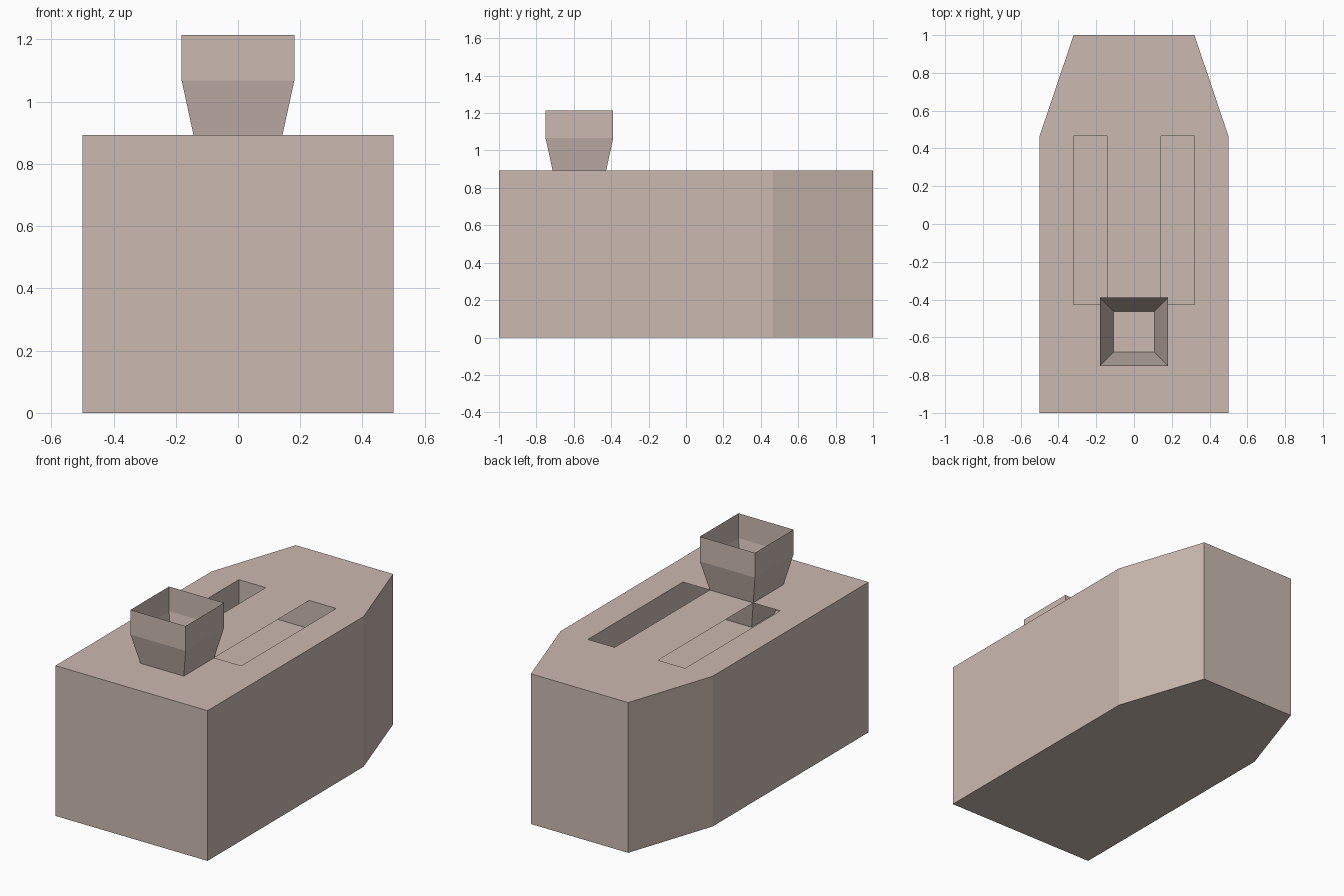
import bpy, bmesh

if "Cube" in bpy.data.objects:
    bpy.data.objects.remove(bpy.data.objects["Cube"])

DECK, FLOOR, SHOULDER, RIM = 0.893, 0.725, 1.068, 1.215
FUNNEL_Y = -0.57

mat = bpy.data.materials.new("warm_grey")
mat.diffuse_color = (0.60, 0.49, 0.44, 1)
mat.use_nodes = True
mat.node_tree.nodes["Principled BSDF"].inputs["Base Color"].default_value = mat.diffuse_color


def finish(name, bm):
    bmesh.ops.remove_doubles(bm, verts=bm.verts, dist=1e-4)
    mesh = bpy.data.meshes.new(name)
    bm.to_mesh(mesh)
    bm.free()
    mesh.materials.append(mat)
    obj = bpy.data.objects.new(name, mesh)
    bpy.context.collection.objects.link(obj)
    return obj


def face(bm, pts):
    return bm.faces.new([bm.verts.new(p) for p in pts])


def walls(bm, ring, z0, z1):
    """Vertical quads round a counter-clockwise plan outline."""
    for a, b in zip(ring, ring[1:] + ring[:1]):
        face(bm, [(*a, z0), (*b, z0), (*b, z1), (*a, z1)])


def rect(x0, x1, y0, y1):
    return [(x0, y0), (x1, y0), (x1, y1), (x0, y1)]


# Hull: straight sides, tapered far end, closed bottom
bm = bmesh.new()
plan = [(-0.5, -1), (0.5, -1), (0.5, 0.465), (0.32, 1), (-0.32, 1), (-0.5, 0.465)]
walls(bm, plan, 0, DECK)
face(bm, [(x, y, 0) for x, y in reversed(plan)])

# Deck: a grid of panels leaving two slots and the funnel opening
xs = [-0.5, -0.32, -0.143, 0.143, 0.32, 0.5]
ys = [-1, -0.713, -0.427, 0.465]
openings = {(1, 2), (3, 2), (2, 1)}
for i in range(5):
    for j in range(3):
        if (i, j) not in openings:
            face(bm, [(x, y, DECK) for x, y in rect(xs[i], xs[i + 1], ys[j], ys[j + 1])])
face(bm, [(x, ys[3], DECK) for x in xs] + [(0.32, 1, DECK), (-0.32, 1, DECK)])
finish("hull", bm)

# Shallow tray under the deck, seen through the slots
bm = bmesh.new()
tray = rect(-0.32, 0.32, ys[1], ys[3])
walls(bm, tray[::-1], FLOOR, DECK)
face(bm, [(x, y, FLOOR) for x, y in tray])
finish("slot_tray", bm)

# Funnel: open square tube flaring up from the tray
bm = bmesh.new()
levels = [(0.108, FLOOR), (0.143, DECK), (0.181, SHOULDER), (0.181, RIM)]
rings = [[(x, y + FUNNEL_Y, z) for x, y in rect(-r, r, -r, r)] for r, z in levels]
for lo, hi in zip(rings, rings[1:]):
    for k in range(4):
        n = (k + 1) % 4
        face(bm, [lo[k], lo[n], hi[n], hi[k]])
finish("funnel", bm)
